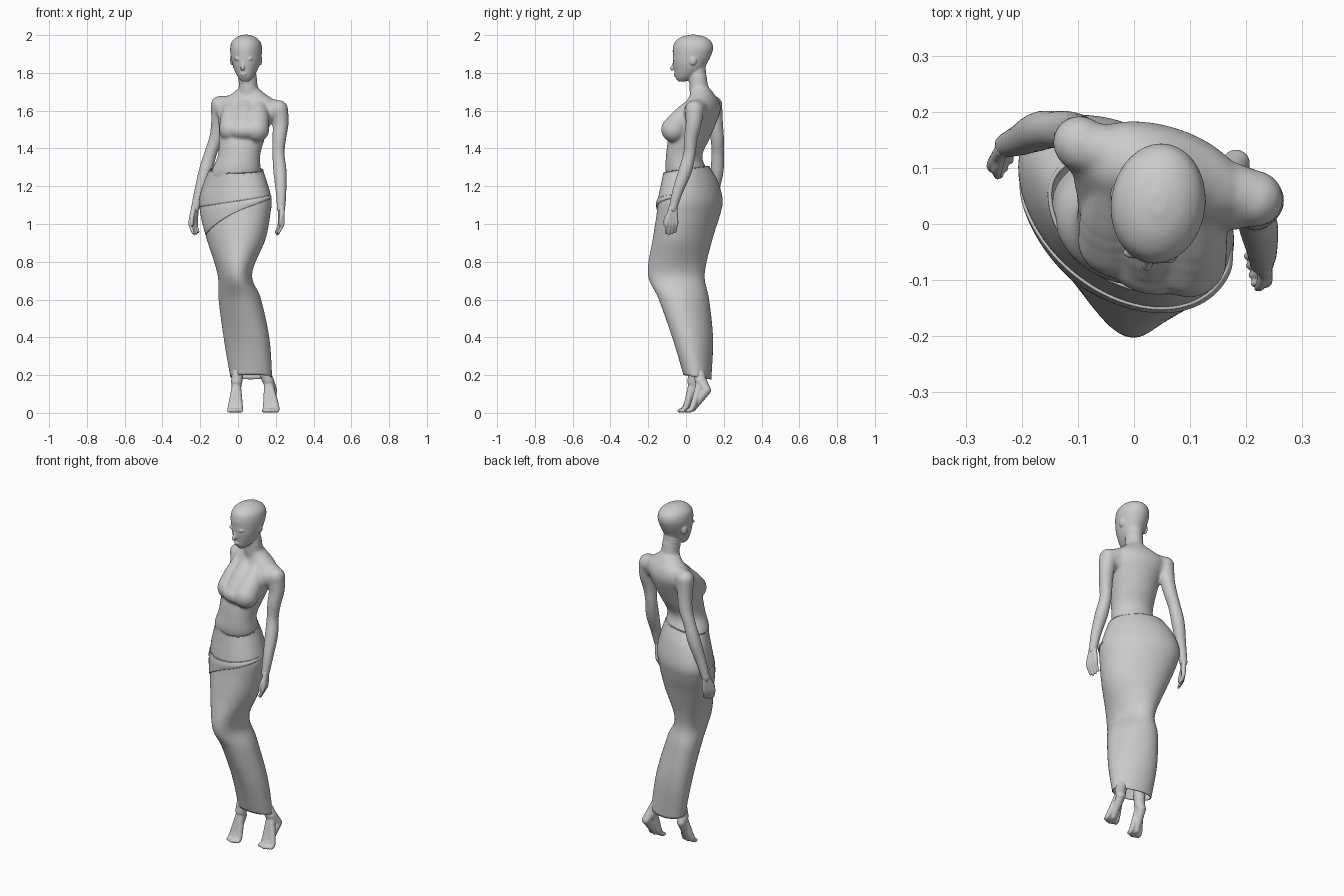
import bpy, bmesh, math
from mathutils import Vector, Matrix

if "Cube" in bpy.data.objects:
    bpy.data.objects.remove(bpy.data.objects["Cube"])


def cat(rows, u):
    """Smooth interpolation between rows of numbers."""
    n = len(rows)
    i = max(0, min(int(u), n - 2))
    f = u - i
    p = [rows[max(0, min(n - 1, i + k))] for k in (-1, 0, 1, 2)]
    return [0.5 * (2 * b + (c - a) * f + (2 * a - 5 * b + 4 * c - d) * f * f
                   + (3 * b - a - 3 * c + d) * f ** 3) for a, b, c, d in zip(*p)]


def ball(bm, c, r, rot=0, sub=3):
    r = (r, r, r) if isinstance(r, (int, float)) else r
    m = Matrix.Translation(c) @ Matrix.Rotation(math.radians(rot), 4, 'Z') @ Matrix.Diagonal((*r, 1))
    bmesh.ops.create_icosphere(bm, subdivisions=sub, radius=1, matrix=m)


def limb(bm, pts, sub=3):
    """Dense chain of spheres along a path of (x, y, z, radius)."""
    for i in range(len(pts) - 1):
        a, b = Vector(pts[i][:3]), Vector(pts[i + 1][:3])
        n = max(2, int((a - b).length / (0.3 * min(pts[i][3], pts[i + 1][3]))))
        for k in range(n + (i == len(pts) - 2)):
            q = cat(pts, i + k / n)
            ball(bm, q[:3], q[3], sub=sub)


def loft(bm, rows, rot, seg=40, steps=5):
    """Closed stack of ellipses (cx, cy, z, rx, ry)."""
    ca, sa = math.cos(math.radians(rot)), math.sin(math.radians(rot))
    rings = []
    for k in range((len(rows) - 1) * steps + 1):
        cx, cy, z, rx, ry = cat(rows, k / steps)
        ring = []
        for j in range(seg):
            t = 2 * math.pi * j / seg
            x, y = rx * math.cos(t), ry * math.sin(t)
            ring.append(bm.verts.new((cx + x * ca - y * sa, cy + x * sa + y * ca, z)))
        rings.append(ring)
    for a, b in zip(rings, rings[1:]):
        for j in range(seg):
            h = (j + 1) % seg
            bm.faces.new((a[j], a[h], b[h], b[j]))
    bm.faces.new(rings[0][::-1])
    bm.faces.new(rings[-1])


def finish(name, bm, voxel=None, smooth=0, thick=0, offset=-1):
    bmesh.ops.recalc_face_normals(bm, faces=bm.faces)
    me = bpy.data.meshes.new(name)
    bm.to_mesh(me)
    bm.free()
    for p in me.polygons:
        p.use_smooth = True
    ob = bpy.data.objects.new(name, me)
    bpy.context.collection.objects.link(ob)
    if voxel:
        m = ob.modifiers.new("fuse", 'REMESH')
        m.mode, m.voxel_size, m.use_smooth_shade = 'VOXEL', voxel, True
    if smooth:
        m = ob.modifiers.new("soften", 'SMOOTH')
        m.factor, m.iterations = 0.5, smooth
    if thick:
        m = ob.modifiers.new("cloth", 'SOLIDIFY')
        m.thickness, m.offset = thick, offset
    return ob


# torso, bust, shoulders and arms
bm = bmesh.new()
loft(bm, [(-.02, .02, 1.20, .13, .10), (-.01, .002, 1.28, .132, .108), (.005, -.01, 1.36, .114, .094),
          (.02, .015, 1.45, .122, .108), (.035, .045, 1.53, .14, .11), (.045, .078, 1.60, .16, .097),
          (.05, .09, 1.65, .15, .078), (.055, .085, 1.69, .09, .06), (.055, .073, 1.72, .052, .052)], -17)
limb(bm, [(.105, .04, 1.62, .05), (.105, -.02, 1.555, .062), (.098, -.064, 1.50, .068)])
limb(bm, [(-.025, .08, 1.62, .05), (-.033, .02, 1.555, .062), (-.035, -.028, 1.50, .066)])
limb(bm, [(.04, .05, 1.62, .055), (.036, -.01, 1.555, .066), (.032, -.045, 1.51, .066)])
ball(bm, (.032, -.05, 1.495), (.1, .076, .056), -15)
limb(bm, [(-.095, .14, 1.63, .047), (.06, .10, 1.635, .05), (.215, .045, 1.605, .05)])
limb(bm, [(.06, .07, 1.60, .075), (.175, .045, 1.595, .057)])
limb(bm, [(.04, .08, 1.60, .075), (-.07, .125, 1.605, .055)])
limb(bm, [(.055, .085, 1.66, .06), (.055, .07, 1.71, .052), (.052, .062, 1.78, .048)])
limb(bm, [(.215, .045, 1.605, .051), (.225, .04, 1.53, .043), (.218, .025, 1.45, .037), (.214, .018, 1.37, .033),
          (.222, -.005, 1.28, .036), (.228, -.045, 1.17, .029), (.228, -.07, 1.08, .023)])
limb(bm, [(-.097, .145, 1.63, .048), (-.102, .155, 1.54, .041), (-.115, .165, 1.46, .037), (-.143, .168, 1.38, .034),
          (-.17, .165, 1.29, .036), (-.202, .15, 1.18, .029), (-.228, .14, 1.08, .023)])
finish("body", bm, .0065, 12)

# head with jaw, nose, lips, eyes and ears
bm = bmesh.new()
loft(bm, [(.038, -.02, 1.755, .018, .02), (.04, -.005, 1.775, .038, .05), (.042, .014, 1.81, .059, .076),
          (.043, .022, 1.85, .073, .09), (.043, .031, 1.89, .081, .101), (.043, .037, 1.93, .084, .107),
          (.043, .038, 1.965, .075, .096), (.043, .038, 1.99, .048, .063), (.043, .038, 2.002, .014, .018)], -8)
limb(bm, [(.051, .062, 1.76, .048), (.047, .055, 1.84, .048)])
limb(bm, [(.028, -.058, 1.865, .007), (.025, -.066, 1.84, .009), (.023, -.074, 1.822, .0105)])
ball(bm, (.029, -.055, 1.792), (.018, .011, .005), -8)
ball(bm, (.030, -.051, 1.782), (.015, .011, .005), -8)
for x, y in ((-.004, -.052), (.06, -.06)):
    ball(bm, (x, y, 1.874), (.017, .010, .008), -8)
for x, y in ((-.032, .055), (.118, .036)):
    ball(bm, (x, y, 1.868), (.010, .02, .028), -8)
finish("head", bm, .004, 4)


def hand(name, w, across, down, curl, thumb):
    """Palm rays, curled fingers and thumb."""
    bm = bmesh.new()
    w, a, d, n = map(Vector, (w, across, down, curl))
    for i in (-1.5, -.5, .5, 1.5):
        base = w + d * .065 + a * i * .017
        ln = 1 - .12 * abs(i - .3 * thumb)
        path = [(w - d * .012 + a * i * .006, .015), (base, .0125), (base + d * .032 * ln + n * .006, .0092),
                (base + d * .066 * ln + n * .022, .007)]
        limb(bm, [(*p, r) for p, r in path], 2)
    path = [(w + d * .012 + a * thumb * .012, .012), (w + d * .045 + a * thumb * .034 + n * .012, .010),
            (w + d * .08 + a * thumb * .038 + n * .02, .007)]
    limb(bm, [(*p, r) for p, r in path], 2)
    finish(name, bm, .0035, 3)


hand("hand_a", (.23, -.07, 1.075), (.25, -.95, 0), (-.02, -.1, -1), (-.9, 0, 0), 1)
hand("hand_b", (-.23, .138, 1.075), (-.55, -.8, 0), (-.1, -.18, -1), (.8, -.4, 0), 1)


def foot(name, leg, heel, bal, toe, gap):
    """Lower leg with a raised heel and five toes on the ground."""
    bm = bmesh.new()
    limb(bm, leg)
    limb(bm, [leg[-1], (*heel, .025)])
    limb(bm, [(*heel, .025), (*bal, .02)])
    for i in range(-2, 3):
        limb(bm, [leg[-1][:3] + (.022,), (bal[0] + i * gap * .8, bal[1], bal[2] + .006, .016),
                  (toe[0] + i * gap, toe[1] + .006 * abs(i), toe[2], .0105)], 2)
    finish(name, bm, .004, 4)


foot("foot_a", [(.01, .05, .27, .028), (0, .044, .22, .031), (-.007, .037, .165, .03)],
     (-.008, .052, .135), (-.014, .0, .027), (-.016, -.036, .0115), .0155)
foot("foot_b", [(.118, .062, .27, .026), (.138, .068, .22, .03), (.16, .078, .17, .031)],
     (.182, .108, .12), (.175, .035, .027), (.17, -.002, .0115), .0175)

# skirt sections: z, x min, x max, y front, y back, front skew, front pointedness, shear, tilt
SK = [(1.285, -.15, .13, -.112, .115, 0, 1, -.04, .018), (1.22, -.178, .152, -.12, .153, 0, 1, -.055, .01),
      (1.13, -.203, .175, -.134, .177, 0, 1, -.065, 0), (1.05, -.195, .168, -.143, .166, 0, 1, -.06, 0),
      (.92, -.163, .143, -.168, .13, -.005, 1.15, -.045, 0), (.735, -.106, .072, -.197, .093, .004, 1.3, -.03, 0),
      (.60, -.1, .12, -.136, .112, .0, 1.3, -.042, 0), (.39, -.072, .164, -.062, .134, .0, 1.1, -.035, 0),
      (.19, -.038, .178, -.01, .13, 0, 1, -.014, -.012)]


def skirt_pt(u, t, grow=0):
    z, x0, x1, y0, y1, skew, p, shear, tilt = cat(SK, u)
    c, s = math.cos(t), math.sin(t)
    cy = .45 * y0 + .55 * y1
    x = (x0 + x1) / 2 + ((x1 - x0) / 2 + grow) * c
    if s < 0:
        x += skew * s * s
        y = cy - (cy - y0 + grow) * abs(s) ** p
    else:
        y = cy + (y1 - cy + grow) * s
    return Vector((x, y + shear * c, z + tilt * s))


def sheet(name, fn, nu, nv, closed, thick, offset):
    bm = bmesh.new()
    g = [[bm.verts.new(fn(i / nu, j / nv)) for j in range(nv + (not closed))] for i in range(nu + 1)]
    for i in range(nu):
        for j in range(nv):
            h = (j + 1) % nv if closed else j + 1
            bm.faces.new((g[i][j], g[i][h], g[i + 1][h], g[i + 1][j]))
    return finish(name, bm, thick=thick, offset=offset)


sheet("skirt", lambda a, b: skirt_pt(a * 8, b * math.tau), 72, 72, True, .005, 0)


# diagonal wrap flap and its rolled upper edge
def flap(a, b):
    t = math.radians(5 - 190 * b)
    s = (1 - math.cos(math.pi * b)) / 2
    top, low = 1.75 + .8 * s, 1.85 + 2.05 * s
    edge = min(1, 8 * b, 8 * (1 - b))
    return skirt_pt(top + (low - top) * a, t, -.004 + edge * (.008 + .004 * math.sin(math.pi * a)))


sheet("skirt_flap", flap, 14, 60, False, .006, 0)


def cord(name, pts, r, cyclic=False):
    cu = bpy.data.curves.new(name, 'CURVE')
    cu.dimensions, cu.bevel_depth, cu.bevel_resolution = '3D', r, 2
    sp = cu.splines.new('POLY')
    sp.points.add(len(pts) - 1)
    for p, q in zip(sp.points, pts):
        p.co = (*q, 1)
    sp.use_cyclic_u = cyclic
    bpy.context.collection.objects.link(bpy.data.objects.new(name, cu))


cord("flap_fold", [flap(0, k / 50) for k in range(51)], .004)
cord("waist_hem", [skirt_pt(0, k / 64 * math.tau) for k in range(64)], .004, True)
